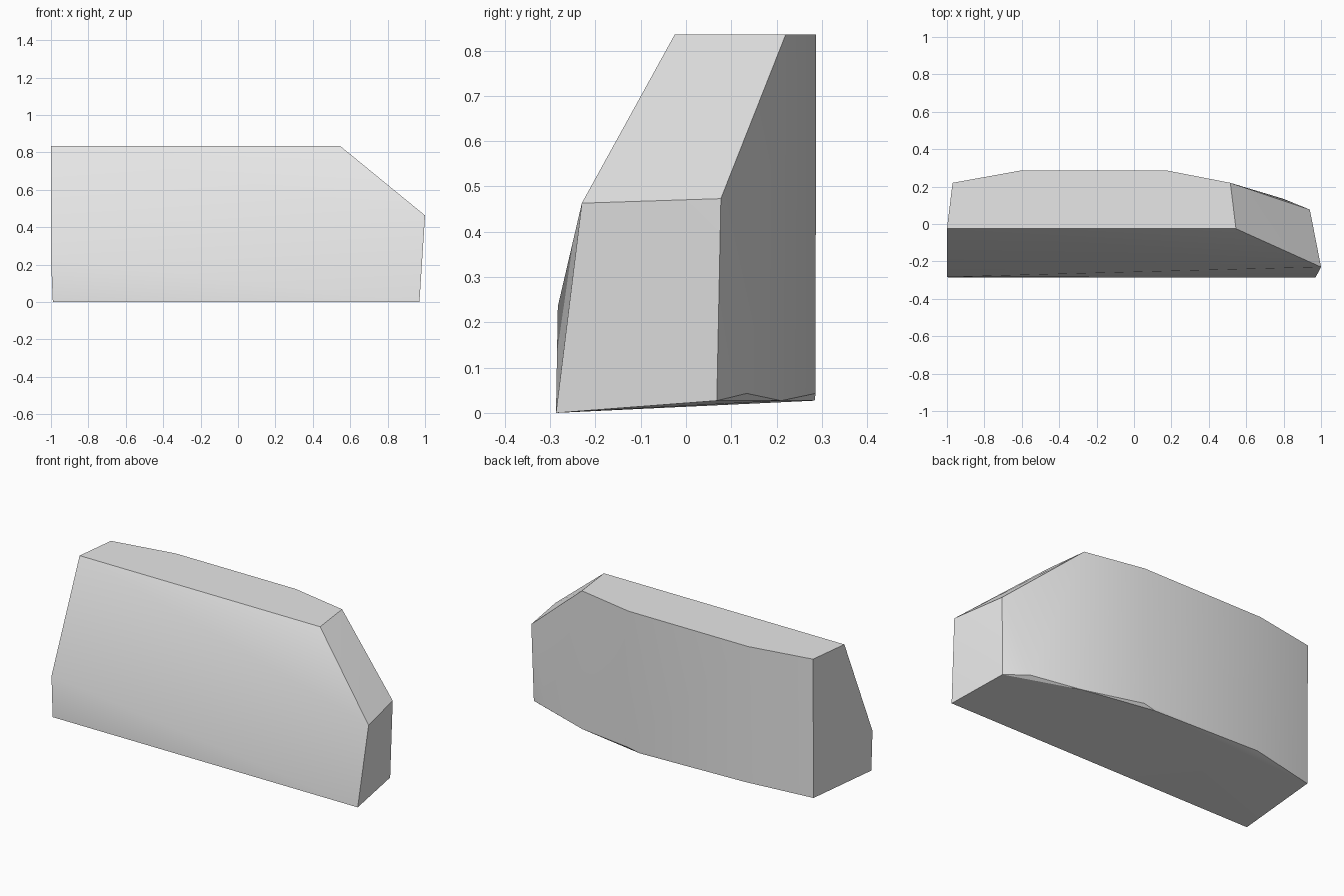
import bpy
import bmesh
import math

default = bpy.data.objects.get("Cube")
if default:
    bpy.data.objects.remove(default, do_unlink=True)

grey = bpy.data.materials.new("light_grey")
grey.use_nodes = True
colour = (0.8, 0.8, 0.8, 1)
grey.diffuse_color = colour
grey.node_tree.nodes["Principled BSDF"].inputs["Base Color"].default_value = colour

TOP = 0.835
LOW = 0.027    # back edge of the underside
NOTCH = 0.043  # raised ends of the bowed back wall

# Flat top with a bowed back edge
top = [(x, y, TOP) for x, y in
       [(-1, -0.025), (0.545, -0.025), (0.515, 0.22),
        (0.17, 0.287), (-0.6, 0.287), (-0.97, 0.22)]]
# Leaning front: lower edge and the slanting crease above it
front = [(-0.99, -0.287, 0), (0.97, -0.287, 0),
         (1, -0.23, 0.463), (-1, -0.283, 0.235)]
# Cut-off shoulder and the back of the underside
shoulder = [(0.94, 0.077, 0.473)]
underside = [(x, y, LOW) for x, y in
             [(0.93, 0.068), (0.52, 0.21), (0.1, 0.284), (-0.97, 0.215)]]
notches = [(x, y, NOTCH) for x, y in
           [(0.8, 0.134), (0.17, 0.286), (-0.58, 0.286)]]

# Close the corner points into one faceted block
bm = bmesh.new()
for p in top + front + shoulder + underside + notches:
    bm.verts.new(p)
hull = bmesh.ops.convex_hull(bm, input=bm.verts[:])
unused = [v for v in bm.verts if not v.link_faces]
bmesh.ops.delete(bm, geom=unused, context='VERTS')
bmesh.ops.dissolve_limit(bm, angle_limit=math.radians(1),
                         verts=bm.verts[:], edges=bm.edges[:])
bmesh.ops.recalc_face_normals(bm, faces=bm.faces[:])

mesh = bpy.data.meshes.new("sloped_block")
bm.to_mesh(mesh)
bm.free()
mesh.materials.append(grey)
block = bpy.data.objects.new("sloped_block", mesh)
bpy.context.collection.objects.link(block)

# Soft shading over the front and bowed back, crisp corners elsewhere
bpy.ops.object.select_all(action='DESELECT')
block.select_set(True)
bpy.context.view_layer.objects.active = block
bpy.ops.object.shade_smooth_by_angle(angle=math.radians(30))
